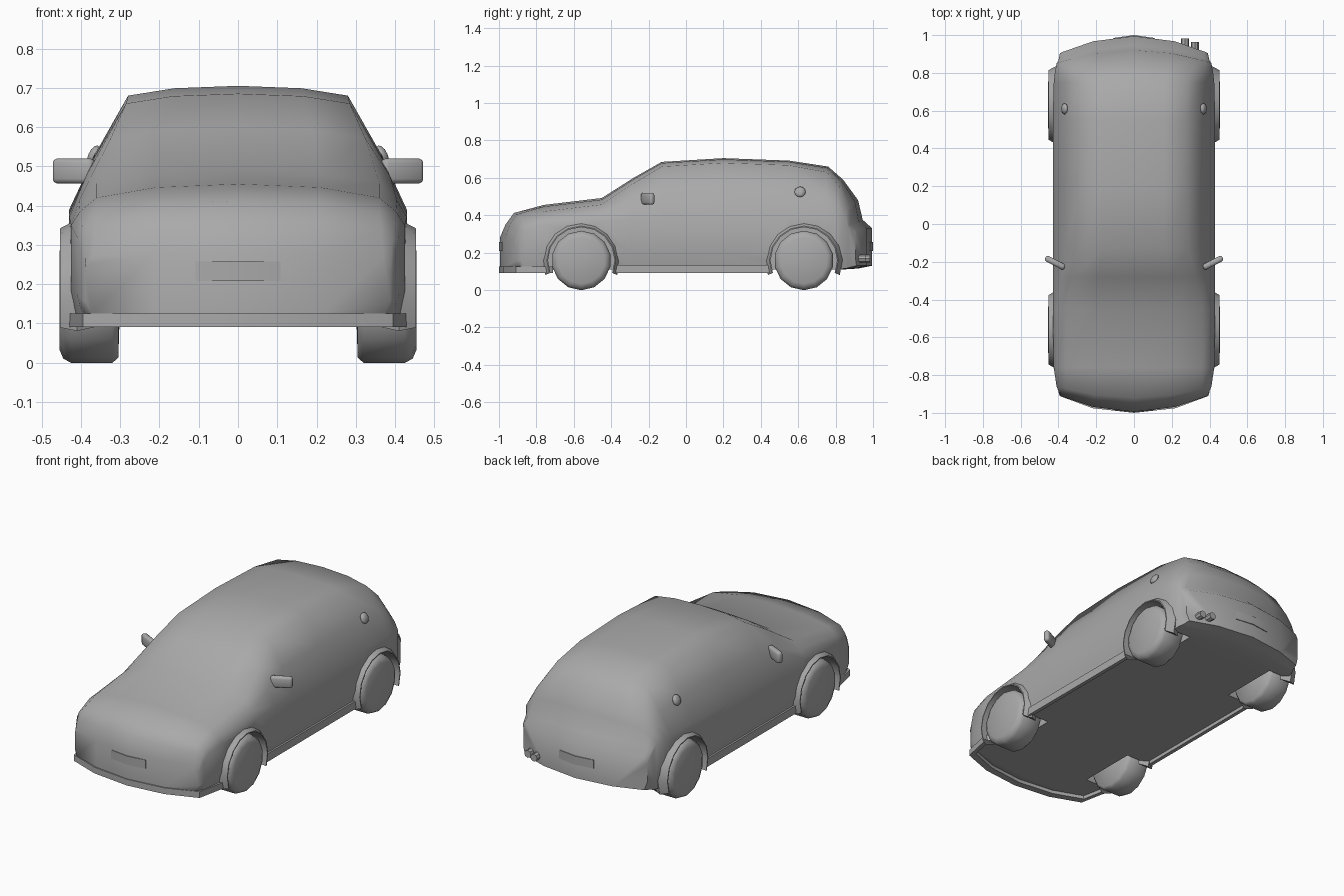
import bpy
import bmesh
import math
from mathutils import Vector

default = bpy.data.objects.get("Cube")
if default:
    bpy.data.objects.remove(default, do_unlink=True)

grey = bpy.data.materials.new("plain grey")
grey.use_nodes = True
grey.diffuse_color = (0.4, 0.4, 0.4, 1)
grey.node_tree.nodes["Principled BSDF"].inputs["Base Color"].default_value = (0.4, 0.4, 0.4, 1)


def finish(name, bm, angle=40):
    bmesh.ops.recalc_face_normals(bm, faces=bm.faces[:])
    mesh = bpy.data.meshes.new(name)
    bm.to_mesh(mesh)
    bm.free()
    mesh.materials.append(grey)
    obj = bpy.data.objects.new(name, mesh)
    bpy.context.collection.objects.link(obj)
    smooth(obj, angle)
    return obj


def smooth(obj, angle):
    bpy.ops.object.select_all(action="DESELECT")
    obj.select_set(True)
    bpy.context.view_layer.objects.active = obj
    bpy.ops.object.shade_smooth_by_angle(angle=math.radians(angle))


def loft(name, rings, caps, angle=40):
    bm = bmesh.new()
    rows = [[bm.verts.new(p) for p in ring] for ring in rings]
    n = len(rows[0])
    for a, b in zip(rows, rows[1:]):
        for i in range(n):
            j = (i + 1) % n
            bm.faces.new((a[i], a[j], b[j], b[i]))
    for row in (rows[0], rows[-1]):
        for cap in caps:
            bm.faces.new([row[i % n] for i in cap])
    return finish(name, bm, angle)


def spin(name, profile, centre, degrees, start=0, angle=40):
    """Turn an (x, radius) outline about an axis along x."""
    bm = bmesh.new()
    c = Vector((0, centre[0], centre[1]))
    a = math.radians(start)
    verts = [bm.verts.new(c + Vector((x, r * math.cos(a), r * math.sin(a)))) for x, r in profile]
    full = degrees == 360
    if full:
        geom = [bm.edges.new(pair) for pair in zip(verts, verts[1:])] + verts
    else:
        geom = [bm.faces.new(verts)]
    bmesh.ops.spin(bm, geom=geom, cent=c, axis=(1, 0, 0), angle=math.radians(degrees),
                   steps=14 if full else 10)
    if full:
        bmesh.ops.remove_doubles(bm, verts=bm.verts[:], dist=0.0005)
    return finish(name, bm, angle)


def wall(name, path, low, high, k):
    """Thin upright strip along a plan path, thickened towards the middle."""
    rings = [[(x, y, low), (x, y, high), (x * k, y * k, high), (x * k, y * k, low)]
             for x, y in path]
    return loft(name, rings, [(0, 1, 2, 3)], 30)


# Body: y, bow, top z, top half width, edge drop, belt half width, belt z, bottom z
stations = [
    (-0.995, 0.085, 0.28, 0.37, 0.010, 0.388, 0.23, 0.125),
    (-0.965, 0.080, 0.35, 0.365, 0.015, 0.40, 0.28, 0.11),
    (-0.92, 0.060, 0.412, 0.36, 0.030, 0.41, 0.32, 0.11),
    (-0.76, 0.0, 0.455, 0.36, 0.035, 0.425, 0.35, 0.11),
    (-0.45, 0.0, 0.492, 0.36, 0.035, 0.43, 0.37, 0.11),
    (-0.28, 0.0, 0.60, 0.325, 0.030, 0.43, 0.38, 0.11),
    (-0.13, 0.0, 0.685, 0.285, 0.025, 0.43, 0.38, 0.11),
    (0.20, 0.0, 0.705, 0.28, 0.025, 0.43, 0.38, 0.11),
    (0.55, 0.0, 0.692, 0.28, 0.025, 0.43, 0.39, 0.11),
    (0.76, 0.015, 0.66, 0.28, 0.030, 0.425, 0.39, 0.11),
    (0.84, 0.045, 0.59, 0.31, 0.030, 0.42, 0.39, 0.11),
    (0.92, 0.070, 0.48, 0.34, 0.030, 0.41, 0.38, 0.115),
    (0.945, 0.080, 0.375, 0.37, 0.020, 0.40, 0.34, 0.12),
    (0.995, 0.090, 0.33, 0.375, 0.010, 0.39, 0.28, 0.13),
]
rings = []
for y, bow, top, tw, drop, bw, bz, zb in stations:
    low = zb + 0.3 * (bz - zb)
    half = [(0, top), (tw * 0.58, top - drop * 0.25), (tw, top - drop),
            ((tw + bw) / 2 + 0.01, (top - drop + bz) / 2), (bw, bz), (bw, low),
            (bw - 0.015, zb), (tw * 0.58, zb), (0, zb)]
    outline = half + [(-x, z) for x, z in half[-2:0:-1]]
    side = -1 if y > 0 else 1
    rings.append([(x, y + side * bow * (x / bw) ** 2, z) for x, z in outline])
middle, corner = (0, 1, 7, 8), (1, 2, 3, 4, 5, 6, 7)
caps = [middle, corner] + [tuple(16 - i for i in cap) for cap in (middle, corner)]
body = loft("body", rings, caps, 55)

# Wheels, wheel wells and arch flares
FRONT, REAR, HUB = -0.56, 0.63, 0.158
tyre = [(0.455, 0), (0.455, 0.125), (0.445, 0.148), (0.425, 0.159),
        (0.32, 0.159), (0.305, 0.145), (0.30, 0)]
well = [(0.28, 0), (0.28, 0.183), (0.60, 0.183), (0.60, 0)]
flare = [(0.41, 0.207), (0.453, 0.184), (0.453, 0.178), (0.36, 0.178)]
for end, y in (("front", FRONT), ("rear", REAR)):
    for hand, s in (("left", 1), ("right", -1)):
        def flip(outline):
            return [(x * s, r) for x, r in outline]
        spin(f"{end}_{hand}_wheel", flip(tyre), (y, HUB), 360, 90, 50)
        spin(f"{end}_{hand}_arch_flare", flip(flare), (y, HUB), 224, -22, 45)
        cutter = spin("well_cutter", flip(well), (y, HUB), 360)
        cutter.hide_render = True
        cut = body.modifiers.new("well", "BOOLEAN")
        cut.operation = "DIFFERENCE"
        cut.solver = "EXACT"
        cut.object = cutter
        bpy.context.view_layer.objects.active = body
        bpy.ops.object.modifier_apply(modifier=cut.name)
        bpy.data.objects.remove(cutter, do_unlink=True)
smooth(body, 55)

# Front lip, rockers and number plates
lip = [(0.43, -0.74), (0.395, -0.91), (0.22, -0.975), (0, -1.0)]
wall("front_lip", [(-x, y) for x, y in lip] + lip[-2::-1], 0.09, 0.125, 0.96)
for hand, s in (("left", 1), ("right", -1)):
    wall(f"{hand}_rocker", [(s * 0.43, -0.375), (s * 0.43, 0.45)], 0.09, 0.135, 0.95)
for end, s in (("front", -1), ("rear", 1)):
    wall(f"{end}_plate", [(-0.108, s * 0.985), (0, s * 1.0), (0.108, s * 0.985)],
         0.208, 0.257, 0.992)

# Door mirrors and side caps
for hand, s in (("left", 1), ("right", -1)):
    bm = bmesh.new()
    bmesh.ops.create_cube(bm, size=1)
    bmesh.ops.scale(bm, vec=(0.115, 0.032, 0.064), verts=bm.verts[:])
    bmesh.ops.bevel(bm, geom=bm.edges[:], offset=0.012, segments=2, affect="EDGES", profile=0.5)
    mirror = finish(f"{hand}_door_mirror", bm, 60)
    mirror.location = (s * 0.418, -0.205, 0.488)
    mirror.rotation_euler = (0, 0, s * math.radians(27))

    bm = bmesh.new()
    bmesh.ops.create_uvsphere(bm, u_segments=10, v_segments=6, radius=0.03)
    bmesh.ops.scale(bm, vec=(0.5, 1, 1), verts=bm.verts[:])
    knob = finish(f"{hand}_side_cap", bm, 60)
    knob.location = (s * 0.368, 0.61, 0.525)
    knob.rotation_euler = (0, -s * math.radians(22), 0)

# Twin exhaust tips on the left
for i, (x, tip) in enumerate(((0.27, 0.983), (0.322, 0.963))):
    bm = bmesh.new()
    bmesh.ops.create_cone(bm, cap_ends=True, segments=8, radius1=0.021, radius2=0.021, depth=0.1)
    pipe = finish(f"exhaust_tip_{i + 1}", bm)
    pipe.location = (x, tip - 0.05, 0.168)
    pipe.rotation_euler = (math.radians(90), 0, 0)
